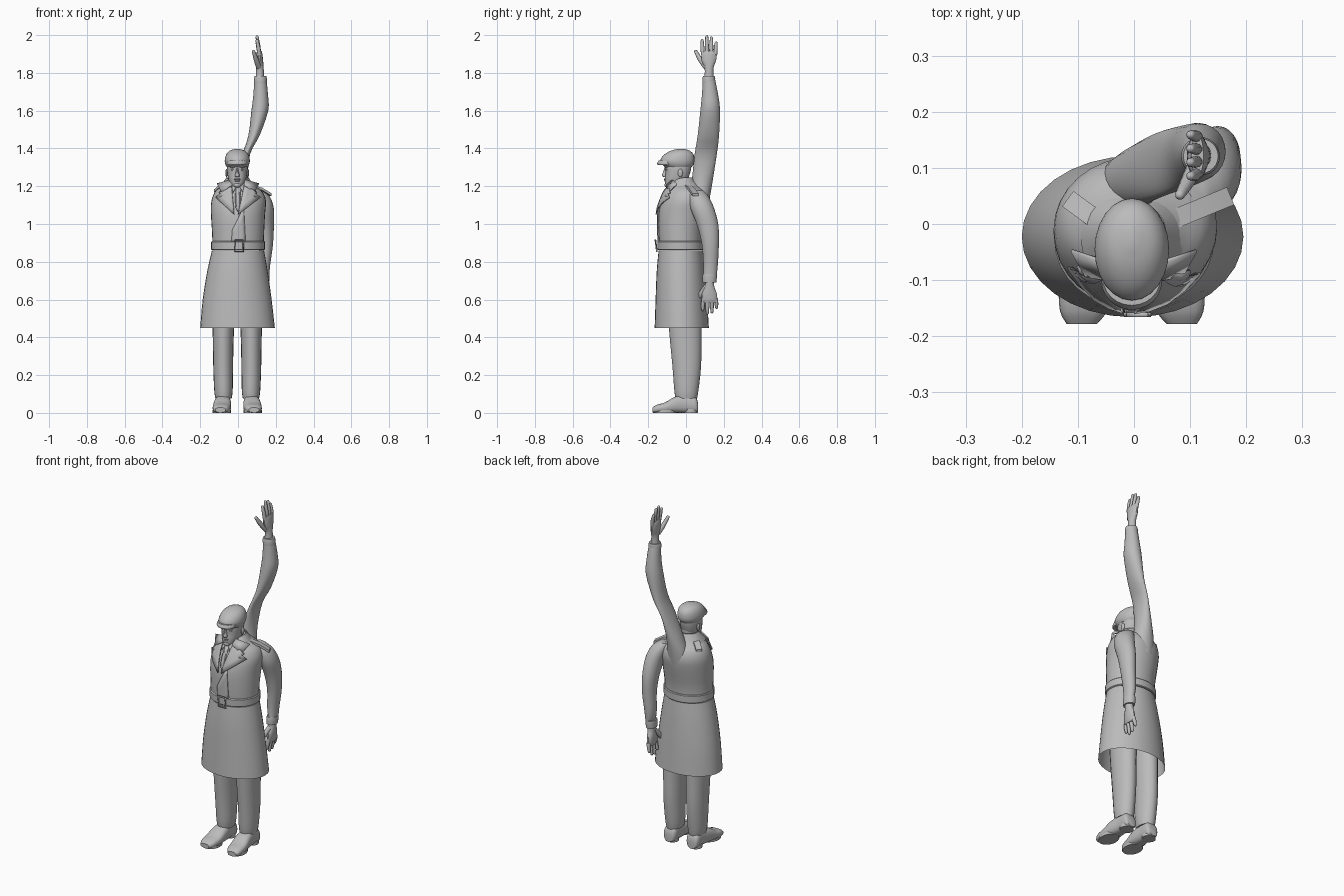
import bpy, bmesh, math
from mathutils import Vector

if "Cube" in bpy.data.objects:
    bpy.data.objects.remove(bpy.data.objects["Cube"])

grey = bpy.data.materials.new("plain_grey")
grey.diffuse_color = (0.5, 0.5, 0.5, 1)
grey.use_nodes = True
grey.node_tree.nodes["Principled BSDF"].inputs["Base Color"].default_value = grey.diffuse_color


def finish(name, bm, angle=40):
    bmesh.ops.recalc_face_normals(bm, faces=bm.faces)
    me = bpy.data.meshes.new(name)
    bm.to_mesh(me)
    bm.free()
    me.materials.append(grey)
    ob = bpy.data.objects.new(name, me)
    bpy.context.collection.objects.link(ob)
    bpy.ops.object.select_all(action='DESELECT')
    ob.select_set(True)
    bpy.context.view_layer.objects.active = ob
    bpy.ops.object.shade_smooth_by_angle(angle=math.radians(angle))
    return ob


def spline(rows, steps):
    """Catmull-Rom through rows of numbers."""
    out = []
    for i in range(len(rows) - 1):
        a, b, c, d = (rows[max(0, min(len(rows) - 1, i + k))] for k in (-1, 0, 1, 2))
        for s in range(steps):
            t = s / steps
            out.append([0.5 * (2*q + (r-p)*t + (2*p-5*q+4*r-w)*t*t + (3*q-p-3*r+w)*t**3)
                        for p, q, r, w in zip(a, b, c, d)])
    return out + [list(rows[-1])]


def skin(name, rings, caps=(True, True), angle=40):
    bm = bmesh.new()
    loops = [[bm.verts.new(p) for p in ring] for ring in rings]
    n = len(loops[0])
    for a, b in zip(loops, loops[1:]):
        for i in range(n):
            bm.faces.new((a[i], a[(i+1) % n], b[(i+1) % n], b[i]))
    if caps[0]:
        bm.faces.new(loops[0])
    if caps[1]:
        bm.faces.new(loops[-1])
    return finish(name, bm, angle)


def loft(name, rows, n=24, steps=3, caps=(True, True), axis='z', power=1.0, angle=40):
    """Stack ellipses; a row is x0, x1, y0, y1, z (or x0, x1, z0, z1, y along y)."""
    rings = []
    for x0, x1, u0, u1, h in spline(rows, steps):
        ring = []
        for i in range(n):
            a = 2 * math.pi * i / n
            c, s = math.cos(a), math.sin(a)
            x = (x0+x1)/2 + (x1-x0)/2 * math.copysign(abs(c)**power, c)
            u = (u0+u1)/2 + (u1-u0)/2 * math.copysign(abs(s)**power, s)
            ring.append((x, u, h) if axis == 'z' else (x, h, u))
        rings.append(ring)
    return skin(name, rings, caps, angle)


def tube(name, rows, n=10, steps=3):
    """Round limb through rows of x, y, z, radius with a rounded tip."""
    p, q = rows[-2], rows[-1]
    d = (Vector(q[:3]) - Vector(p[:3])).normalized()
    pts = spline(rows, steps)
    for k, r in ((0.6, 0.8), (0.9, 0.45), (1, 0.1)):
        pts.append([*(Vector(q[:3]) + d * q[3] * k), q[3] * r])
    rings = []
    for i, row in enumerate(pts):
        t = (Vector(pts[min(i+1, len(pts)-1)][:3]) - Vector(pts[max(i-1, 0)][:3])).normalized()
        side = t.cross(Vector((0.31, 0.9, 0.2))).normalized()
        up = t.cross(side)
        rings.append([Vector(row[:3]) + row[3] * (side*math.cos(2*math.pi*j/n) + up*math.sin(2*math.pi*j/n))
                      for j in range(n)])
    return skin(name, rings)


def ellipsoid(name, loc, size):
    bm = bmesh.new()
    bmesh.ops.create_uvsphere(bm, u_segments=16, v_segments=10, radius=1)
    for v in bm.verts:
        v.co = Vector(loc) + Vector([a*b for a, b in zip(v.co, size)])
    return finish(name, bm)


# coat body
TORSO = [(-.135, .135, -.142, .085, .87), (-.137, .138, -.146, .09, .95), (-.143, .143, -.146, .11, 1.05),
         (-.141, .148, -.13, .12, 1.12), (-.122, .13, -.108, .105, 1.17), (-.088, .09, -.09, .075, 1.20),
         (-.052, .048, -.075, .045, 1.235)]
loft("coat_torso", TORSO, n=32)
loft("coat_skirt", [(-.2, .195, -.166, .121, .45), (-.187, .178, -.161, .112, .60), (-.163, .157, -.155, .1, .75),
                    (-.138, .138, -.145, .088, .86)], n=32, caps=(False, True))
loft("belt", [(-.137, .137, -.147, .091, .862), (-.142, .142, -.151, .095, .866), (-.142, .143, -.152, .095, .905),
              (-.138, .139, -.147, .091, .909)], n=32, steps=1)


def front_y(x, z):
    rows = spline(TORSO, 4)
    x0, x1, y0, y1, _ = min(rows, key=lambda r: abs(r[4] - z))
    k = min(0.96, abs((x - (x0+x1)/2) / ((x1-x0)/2)))
    return (y0+y1)/2 - (y1-y0)/2 * math.sqrt(1 - k*k)


def panel(name, pts, lift=.008, thick=.006):
    """Cloth panel outlined in x, z and laid on the chest."""
    bm = bmesh.new()
    bm.faces.new([bm.verts.new((x, 0, z)) for x, z in pts])
    bmesh.ops.triangulate(bm, faces=bm.faces)
    bmesh.ops.subdivide_edges(bm, edges=bm.edges, cuts=3, use_grid_fill=True)
    for v in bm.verts:
        v.co.y = front_y(v.co.x, v.co.z) - lift
    ob = finish(name, bm)
    m = ob.modifiers.new("thickness", 'SOLIDIFY')
    m.thickness, m.offset = thick, 0
    return ob


# lapels, front overlap, shirt and tie
for s, tag in ((-1, "right"), (1, "left")):
    panel(tag + "_lapel", [(s*.035, 1.215), (s*.10, 1.165), (s*.085, 1.145), (s*.118, 1.14), (s*.01 - .01, 1.05)], .012)
    panel(tag + "_shirt_collar", [(s*.005, 1.205), (s*.035, 1.215), (s*.026, 1.165)], .008)
panel("front_overlap", [(.03, 1.09), (.04, .905), (-.035, .905), (-.03, .97)], .004)
panel("tie", [(-.012, 1.2), (.01, 1.2), (.012, 1.09), (0, 1.065), (-.014, 1.09)], .006)

# turned-up collar, open at the front
bm = bmesh.new()
prev = None
for i in range(25):
    a = math.radians(-60 + 300 * i / 24)
    c, s = math.cos(a), math.sin(a)
    flare = max(0, -s) ** 2
    ring = [bm.verts.new((-.003 + c*r, -.015 + s*r*.9, z)) for r, z in
            ((.052, 1.18), (.054, 1.245 - .025*flare), (.06, 1.245 - .025*flare), (.092 + .03*abs(c)*flare, 1.195))]
    if prev:
        for k in range(3):
            bm.faces.new((prev[k], prev[k+1], ring[k+1], ring[k]))
    prev = ring
finish("collar", bm)
for s, tag in ((-1, "right"), (1, "left")):
    bm = bmesh.new()
    bm.faces.new([bm.verts.new(p) for p in ((s*.035, -.07, 1.232), (s*.11, -.045, 1.212), (s*.085, -.09, 1.165), (s*.03, -.1, 1.205))])
    finish(tag + "_collar_point", bm).modifiers.new("thickness", 'SOLIDIFY').thickness = .006

# shoulder straps
for name, a, b in (("left_strap", (.075, .01, 1.2), (.172, .05, 1.155)), ("right_strap", (-.07, .01, 1.205), (-.118, .045, 1.175))):
    a, b = Vector(a), Vector(b)
    w = (b-a).cross(Vector((0, 0, 1))).normalized() * .017
    up = Vector((0, 0, .007))
    mid = (a+b)/2 + up
    skin(name, [[p-w-up, p+w-up, p+w+up, p-w+up] for p in (a, mid, b)])

# buckle frame
bm = bmesh.new()
bmesh.ops.create_grid(bm, x_segments=1, y_segments=1, size=1)
for v in bm.verts:
    v.co = (.006 + v.co.x*.019, -.158, .888 + v.co.y*.031)
bmesh.ops.inset_region(bm, faces=bm.faces, thickness=.008, use_boundary=True)
bmesh.ops.delete(bm, geom=[min(bm.faces, key=lambda f: (f.calc_center_median() - Vector((.006, -.158, .888))).length)], context='FACES')
finish("buckle", bm).modifiers.new("thickness", 'SOLIDIFY').thickness = .008

# neck, head and face
loft("neck", [(-.046, .04, -.075, .02, 1.14), (-.044, .038, -.07, .015, 1.2), (-.046, .04, -.075, .018, 1.27)], n=16)
loft("head", [(-.022, .014, -.103, -.06, 1.193), (-.038, .03, -.109, -.02, 1.205), (-.05, .042, -.112, .008, 1.235),
              (-.056, .048, -.11, .02, 1.265), (-.059, .051, -.112, .028, 1.3), (-.057, .049, -.11, .03, 1.34)], power=.9)
loft("nose", [(-.015, .007, -.122, -.1, 1.25), (-.016, .008, -.128, -.1, 1.257), (-.011, .003, -.12, -.1, 1.28),
              (-.009, .001, -.113, -.1, 1.3)], n=10)
ellipsoid("upper_lip", (-.004, -.109, 1.237), (.017, .008, .005))
ellipsoid("lower_lip", (-.004, -.108, 1.229), (.014, .008, .005))
ellipsoid("chin", (-.004, -.1, 1.206), (.02, .014, .013))
for s, tag in ((-1, "right"), (1, "left")):
    ellipsoid(tag + "_ear", (-.004 + s*.056, -.03, 1.27), (.007, .013, .022))
    ellipsoid(tag + "_brow", (-.004 + s*.022, -.104, 1.302), (.018, .009, .005))
    ellipsoid(tag + "_eye", (-.004 + s*.022, -.1, 1.288), (.012, .008, .005))

# flat cap with a short peak
loft("cap", [(-.06, .052, -.11, .03, 1.302), (-.068, .06, -.13, .042, 1.318), (-.07, .0625, -.136, .046, 1.34),
             (-.062, .055, -.115, .04, 1.368), (-.044, .036, -.08, .02, 1.388), (-.012, .004, -.04, -.01, 1.398)])
loft("cap_peak", [(-.055, .047, -.148, -.06, 1.312), (-.058, .05, -.153, -.05, 1.32), (-.055, .047, -.145, -.05, 1.335)])

# raised arm
loft("raised_sleeve", [(-.07, .06, .0, .115, 1.07), (-.06, .06, .02, .128, 1.15), (-.03, .052, .032, .143, 1.24),
                       (.022, .064, .046, .163, 1.37), (.055, .115, .062, .175, 1.47), (.071, .16, .076, .18, 1.6),
                       (.081, .159, .084, .171, 1.68), (.087, .15, .09, .152, 1.775)])
loft("raised_cuff", [(.085, .152, .087, .154, 1.745), (.084, .153, .086, .155, 1.77), (.088, .15, .09, .152, 1.783)], steps=1)
# hanging arm
loft("hanging_sleeve", [(.128, .163, .09, .158, .695), (.11, .17, .092, .168, .78), (.112, .185, .084, .174, .89),
                        (.105, .19, .06, .172, .99), (.09, .19, .025, .15, 1.08), (.07, .168, .015, .12, 1.145),
                        (.06, .125, .02, .09, 1.18)])
loft("hanging_cuff", [(.11, .165, .088, .16, .69), (.108, .168, .086, .164, .72), (.11, .167, .09, .163, .735)], steps=1)


def hand(tag, wrist, d, bend, length):
    """Hand along z (d = 1 up, -1 down), fingers spread in y, thumb to the front."""
    x, y, z = wrist
    loft(tag + "_palm", [(x-.022, x+.022, y-.025, y+.025, z-d*.02), (x-.02, x+.02, y-.024, y+.024, z+d*.03),
                         (x-.022, x+.017, y-.04, y+.038, z+d*.07), (x-.02, x+.013, y-.042, y+.042, z+d*.105),
                         (x-.014, x+.008, y-.038, y+.038, z+d*.122)], n=14)
    for i, k in enumerate((.9, 1, .97, .84)):
        fy = y - .032 + i*.0215
        tip = length * k - .009
        tube(f"{tag}_finger_{i+1}", [(x-.003, fy, z+d*.1, .0105), (x-.003+bend*.4, fy+(i-1.5)*.002, z+d*(.1+tip)/2, .0105),
                                     (x-.003+bend, fy+(i-1.5)*.003, z+d*tip, .008)])
    tube(tag + "_thumb", [(x-.005, y-.015, z+d*.035, .015), (x-.02, y-.046, z+d*.075, .013), (x-.034, y-.07, z+d*.118, .009)])


hand("raised", (.116, .122, 1.795), 1, -.012, .205)
hand("hanging", (.138, .125, .705), -1, -.008, .185)

# legs and shoes
for s, tag in ((-1, "right"), (1, "left")):
    def span(a, b):
        return tuple(sorted((s*a - .004, s*b - .004)))
    loft(tag + "_trouser", [(*span(.03, .115), -.055, .058, .075), (*span(.024, .122), -.062, .066, .12),
                            (*span(.022, .127), -.072, .08, .25), (*span(.018, .13), -.088, .082, .42),
                            (*span(.008, .135), -.1, .082, .6)], n=20)
    loft(tag + "_shoe", [(*span(.05, .1), .004, .05, .064), (*span(.037, .112), .0, .085, .05), (*span(.036, .114), .0, .098, .0),
                         (*span(.032, .124), .0, .085, -.06), (*span(.034, .13), .0, .056, -.11),
                         (*span(.044, .128), .0, .043, -.155), (*span(.062, .116), .003, .028, -.178)],
         n=20, axis='y', power=.75)
    loft(tag + "_sole", [(*span(.034, .13), -.176, -.05, 0), (*span(.034, .13), -.176, -.05, .014)], steps=1)
    loft(tag + "_heel", [(*span(.038, .114), -.01, .062, 0), (*span(.038, .114), -.01, .062, .02)], steps=1)
